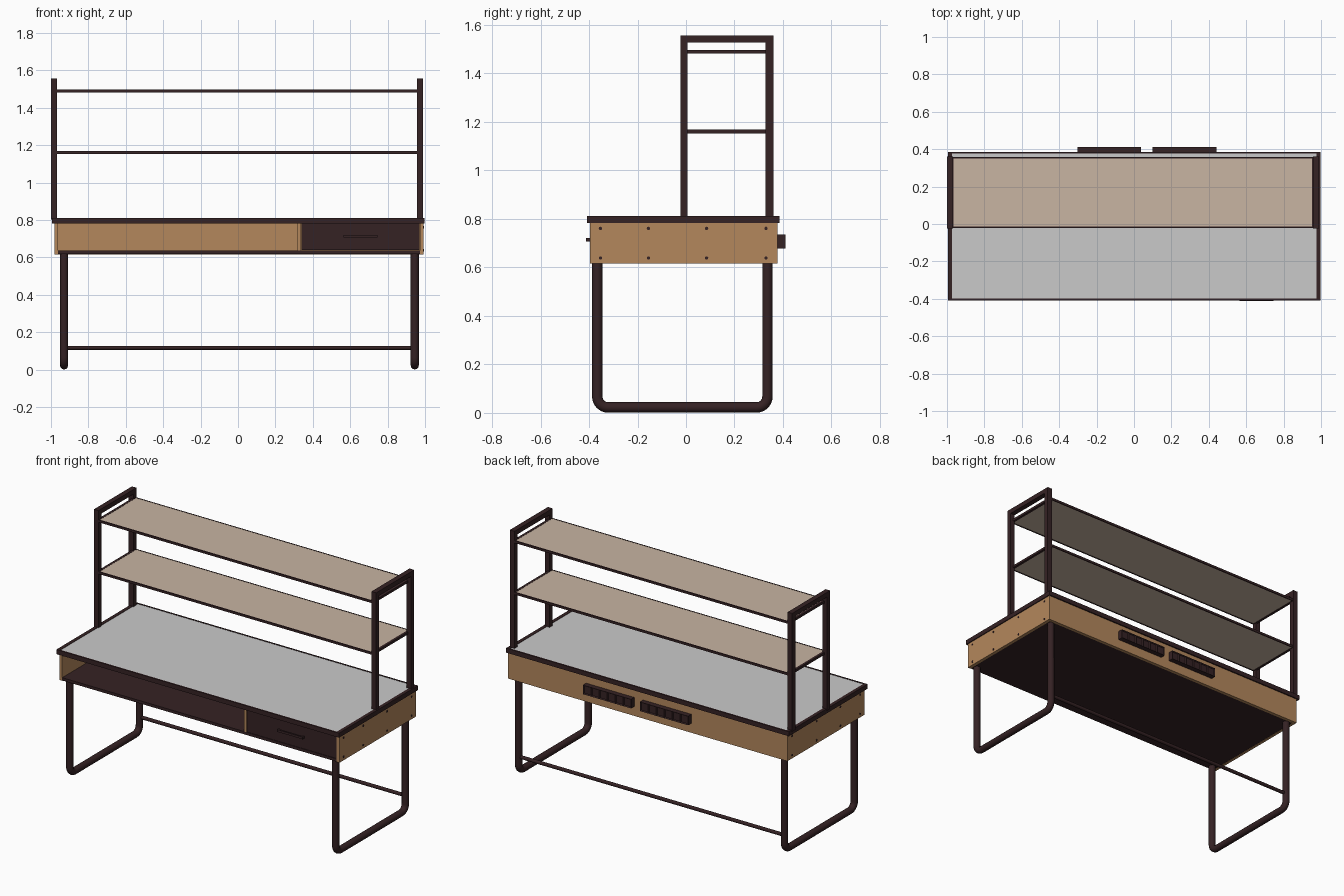
import bpy, bmesh, math
from mathutils import Matrix

if "Cube" in bpy.data.objects:
    bpy.data.objects.remove(bpy.data.objects["Cube"])


def material(name, rgb):
    m = bpy.data.materials.new(name)
    lin = [(c / 255 / 12.92) if c < 10 else ((c / 255 + 0.055) / 1.055) ** 2.4 for c in rgb]
    m.diffuse_color = (*lin, 1)
    m.use_nodes = True
    m.node_tree.nodes["Principled BSDF"].inputs["Base Color"].default_value = m.diffuse_color
    return m


DARK = material("dark brown metal", (53, 34, 36))
WOOD = material("oak wood", (180, 135, 92))
BEIGE = material("pale beige board", (200, 181, 162))
WHITE = material("light grey top", (202, 202, 202))


def finish(name, bm, mat):
    me = bpy.data.meshes.new(name)
    bm.to_mesh(me)
    bm.free()
    me.materials.append(mat)
    ob = bpy.data.objects.new(name, me)
    bpy.context.collection.objects.link(ob)
    return ob


def boxes(name, mat, *spans):
    """One object from boxes given as (x0, x1, y0, y1, z0, z1)."""
    bm = bmesh.new()
    for x0, x1, y0, y1, z0, z1 in spans:
        mtx = (Matrix.Translation(((x0 + x1) / 2, (y0 + y1) / 2, (z0 + z1) / 2))
               @ Matrix.Diagonal((x1 - x0, y1 - y0, z1 - z0, 1)))
        bmesh.ops.create_cube(bm, size=1, matrix=mtx)
    return finish(name, bm, mat)


def tube(name, points, radius):
    cu = bpy.data.curves.new(name, 'CURVE')
    cu.dimensions = '3D'
    cu.bevel_depth = radius
    cu.bevel_resolution = 4
    cu.use_fill_caps = True
    sp = cu.splines.new('POLY')
    sp.points.add(len(points) - 1)
    for p, co in zip(sp.points, points):
        p.co = (*co, 1)
    ob = bpy.data.objects.new(name, cu)
    bpy.context.collection.objects.link(ob)
    cu.materials.append(DARK)
    bpy.ops.object.select_all(action='DESELECT')
    ob.select_set(True)
    bpy.context.view_layer.objects.active = ob
    bpy.ops.object.convert(target='MESH')
    bpy.ops.object.shade_smooth_by_angle(angle=math.radians(40))


# Table top: dark slab with rim and pale inset surface
X0, X1, Y0, Y1 = -0.995, 0.998, -0.408, 0.386
boxes("table_slab", DARK, (X0, X1, Y0, Y1, 0.783, 0.803))
boxes("table_rim", DARK,
      (X0, X0 + 0.022, Y0, Y1, 0.803, 0.812), (X1 - 0.022, X1, Y0, Y1, 0.803, 0.812),
      (X0 + 0.022, X1 - 0.022, Y0, Y0 + 0.010, 0.803, 0.812),
      (X0 + 0.022, X1 - 0.022, Y1 - 0.010, Y1, 0.803, 0.812))
boxes("table_surface", WHITE, (X0 + 0.022, X1 - 0.022, Y0 + 0.010, Y1 - 0.010, 0.803, 0.810))

# Case under the top
boxes("left_panel", WOOD, (-0.980, -0.962, -0.396, 0.378, 0.617, 0.783))
boxes("right_panel", WOOD, (0.972, 0.992, -0.396, 0.378, 0.617, 0.783))
boxes("back_panel", WOOD, (-0.962, 0.972, 0.358, 0.378, 0.617, 0.783))
boxes("divider", WOOD, (0.318, 0.338, -0.396, 0.358, 0.637, 0.783))
boxes("case_floor", DARK, (-0.962, 0.972, -0.396, 0.358, 0.619, 0.637))

# Drawer with bar handle
boxes("drawer_front", DARK, (0.340, 0.970, -0.396, -0.380, 0.639, 0.781))
boxes("drawer_box", DARK,
      (0.345, 0.965, -0.380, 0.300, 0.642, 0.650), (0.345, 0.355, -0.380, 0.300, 0.650, 0.760),
      (0.955, 0.965, -0.380, 0.300, 0.650, 0.760), (0.355, 0.955, 0.290, 0.300, 0.650, 0.760))
boxes("drawer_handle", DARK, (0.565, 0.745, -0.413, -0.405, 0.707, 0.721),
      (0.565, 0.575, -0.405, -0.396, 0.707, 0.721), (0.735, 0.745, -0.405, -0.396, 0.707, 0.721))

# Screw heads on both side panels
bm = bmesh.new()
for x in (-0.980, 0.992):
    for y in (-0.353, -0.155, 0.085, 0.330):
        for z in (0.639, 0.761):
            bmesh.ops.create_cone(bm, cap_ends=True, segments=12, radius1=0.007, radius2=0.007,
                                  depth=0.004, matrix=Matrix.Translation((x, y, z))
                                  @ Matrix.Rotation(math.pi / 2, 4, 'Y'))
finish("panel_screws", bm, DARK)

# Power strips on the back, each with a row of recessed sockets
for i, (a, b) in enumerate(((-0.302, 0.038), (0.100, 0.440))):
    strip = boxes("power_strip_%d" % (i + 1), DARK, (a, b, 0.378, 0.411, 0.677, 0.735))
    bm = bmesh.new()
    bm.from_mesh(strip.data)
    long_edges = [e for e in bm.edges if abs(e.verts[0].co.x - e.verts[1].co.x) > 0.1]
    bmesh.ops.subdivide_edges(bm, edges=long_edges, cuts=5, use_grid_fill=True)
    bm.normal_update()
    outer = [f for f in bm.faces if f.normal.y > 0.9]
    bmesh.ops.inset_individual(bm, faces=outer, thickness=0.007, depth=-0.008)
    bm.to_mesh(strip.data)
    bm.free()

# U-shaped tube legs
R, YF, YB, ZB = 0.0215, -0.366, 0.336, 0.0225
BEND = 0.045
for name, x in (("left_leg", -0.930), ("right_leg", 0.945)):
    pts = [(x, YF, 0.619)]
    for cy, start in ((YF + BEND, 180), (YB - BEND, 270)):
        for k in range(9):
            t = math.radians(start + 90 * k / 8)
            pts.append((x, cy + BEND * math.cos(t), ZB + BEND + BEND * math.sin(t)))
    pts.append((x, YB, 0.619))
    tube(name, pts, R)
tube("foot_rail", [(-0.930, YB, 0.117), (0.945, YB, 0.117)], 0.011)

# Shelf uprights: square posts joined by a top bar
for name, a, b in (("left_upright", -1.0, -0.968), ("right_upright", 0.957, 0.990)):
    boxes(name, DARK, (a, b, -0.023, 0.007, 0.803, 1.527), (a, b, 0.328, 0.360, 0.803, 1.527),
          (a, b, -0.023, 0.360, 1.527, 1.557))

# Two shelves: thin dark frame holding a pale board
for name, z in (("lower", 1.153), ("upper", 1.482)):
    t = z + 0.015
    boxes(name + "_shelf_frame", DARK,
          (-0.968, 0.957, -0.021, -0.014, z, t), (-0.968, 0.957, 0.351, 0.358, z, t),
          (-0.980, -0.964, -0.014, 0.351, z, t), (0.953, 0.969, -0.014, 0.351, z, t))
    boxes(name + "_shelf_board", BEIGE, (-0.964, 0.953, -0.014, 0.351, z + 0.002, t - 0.001))
